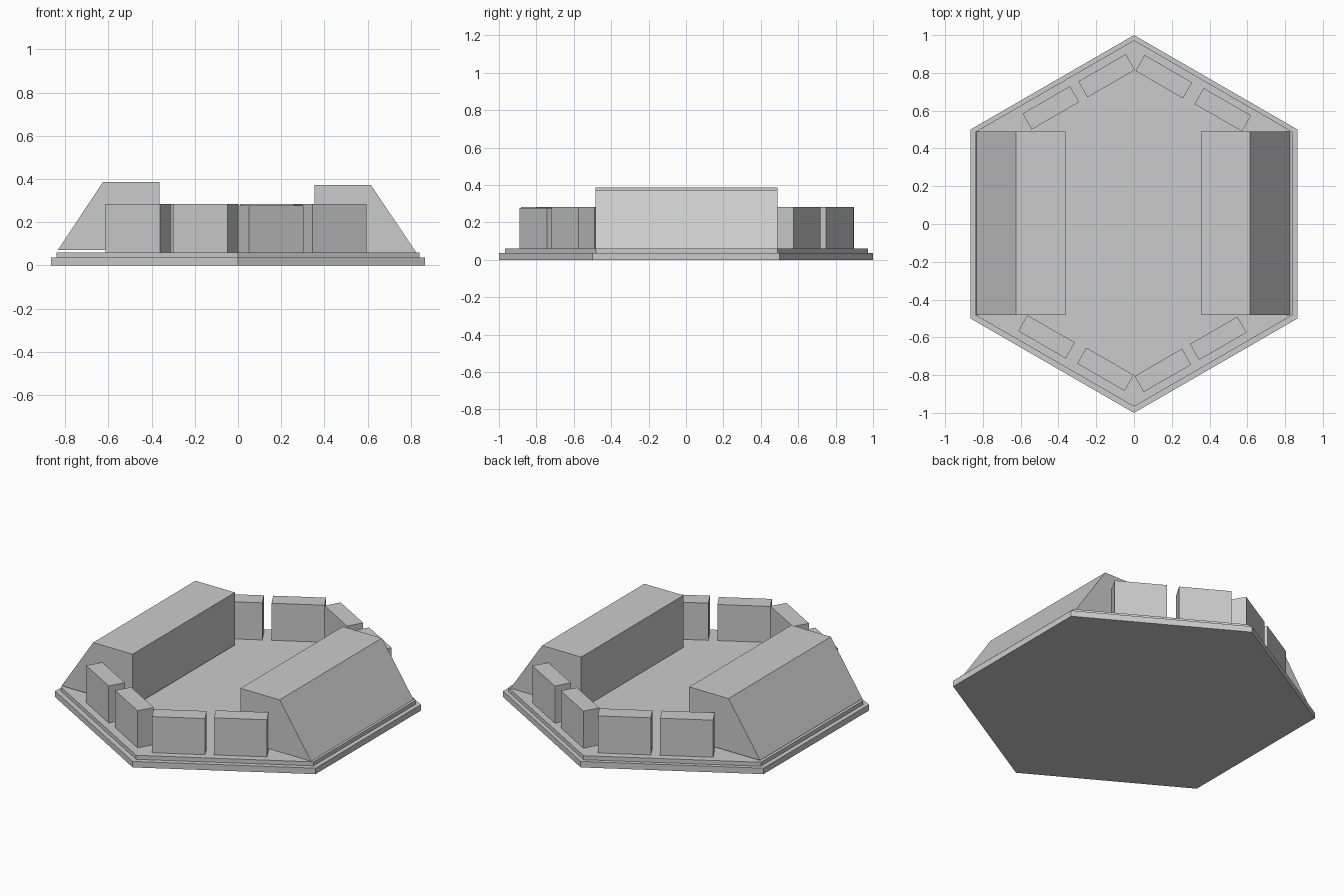
import bpy, bmesh, math
from mathutils import Vector

if "Cube" in bpy.data.objects:
    bpy.data.objects.remove(bpy.data.objects["Cube"])


def prism(name, points, offset):
    """Extrude a flat polygon along offset into a closed solid."""
    bm = bmesh.new()
    face = bm.faces.new([bm.verts.new(p) for p in points])
    ext = bmesh.ops.extrude_face_region(bm, geom=[face], use_keep_orig=True)
    top = [g for g in ext["geom"] if isinstance(g, bmesh.types.BMVert)]
    bmesh.ops.translate(bm, verts=top, vec=Vector(offset))
    bmesh.ops.recalc_face_normals(bm, faces=bm.faces)
    mesh = bpy.data.meshes.new(name)
    bm.to_mesh(mesh)
    bm.free()
    obj = bpy.data.objects.new(name, mesh)
    bpy.context.collection.objects.link(obj)
    return obj


def hexagon(radius, z, cy=0.0):
    return [(radius * math.sin(i * math.pi / 3),
             cy + radius * math.cos(i * math.pi / 3), z) for i in range(6)]


def block(name, x, y, degrees, z0=0.06, z1=0.283, length=0.29, width=0.097):
    a = math.radians(degrees)
    u = Vector((math.cos(a), math.sin(a), 0)) * length / 2
    v = Vector((-math.sin(a), math.cos(a), 0)) * width / 2
    c = Vector((x, y, z0))
    return prism(name, [c - u - v, c + u - v, c + u + v, c - u + v],
                 (0, 0, z1 - z0))


# Stepped hexagonal base
prism("base_plate", hexagon(1.0, 0), (0, 0, 0.036))
prism("floor_plate", hexagon(0.97, 0.036, 0.003), (0, 0, 0.024))

# Long side walls with sloped outer faces
walls = {
    "left_wall": [(-0.835, 0.07), (-0.625, 0.386), (-0.363, 0.386), (-0.363, 0.07)],
    "right_wall": [(0.825, 0.06), (0.615, 0.373), (0.355, 0.373), (0.355, 0.06)],
}
for name, profile in walls.items():
    prism(name, [(x, -0.483, z) for x, z in profile], (0, 0.972, 0))

# Low battlement blocks along the four slanted edges
blocks = [
    ("back_left_inner_block", -0.145, 0.785, 30),
    ("back_left_outer_block", -0.44, 0.615, 30),
    ("back_right_inner_block", 0.158, 0.78, -30),
    ("back_right_outer_block", 0.47, 0.605, -30),
    ("front_left_inner_block", -0.151, -0.769, -30),
    ("front_left_outer_block", -0.463, -0.597, -30),
    ("front_right_inner_block", 0.153, -0.775, 30),
    ("front_right_outer_block", 0.446, -0.605, 30),
]
for name, x, y, angle in blocks:
    top = 0.277 if name == "front_right_inner_block" else 0.283
    block(name, x, y, angle, z1=top)
